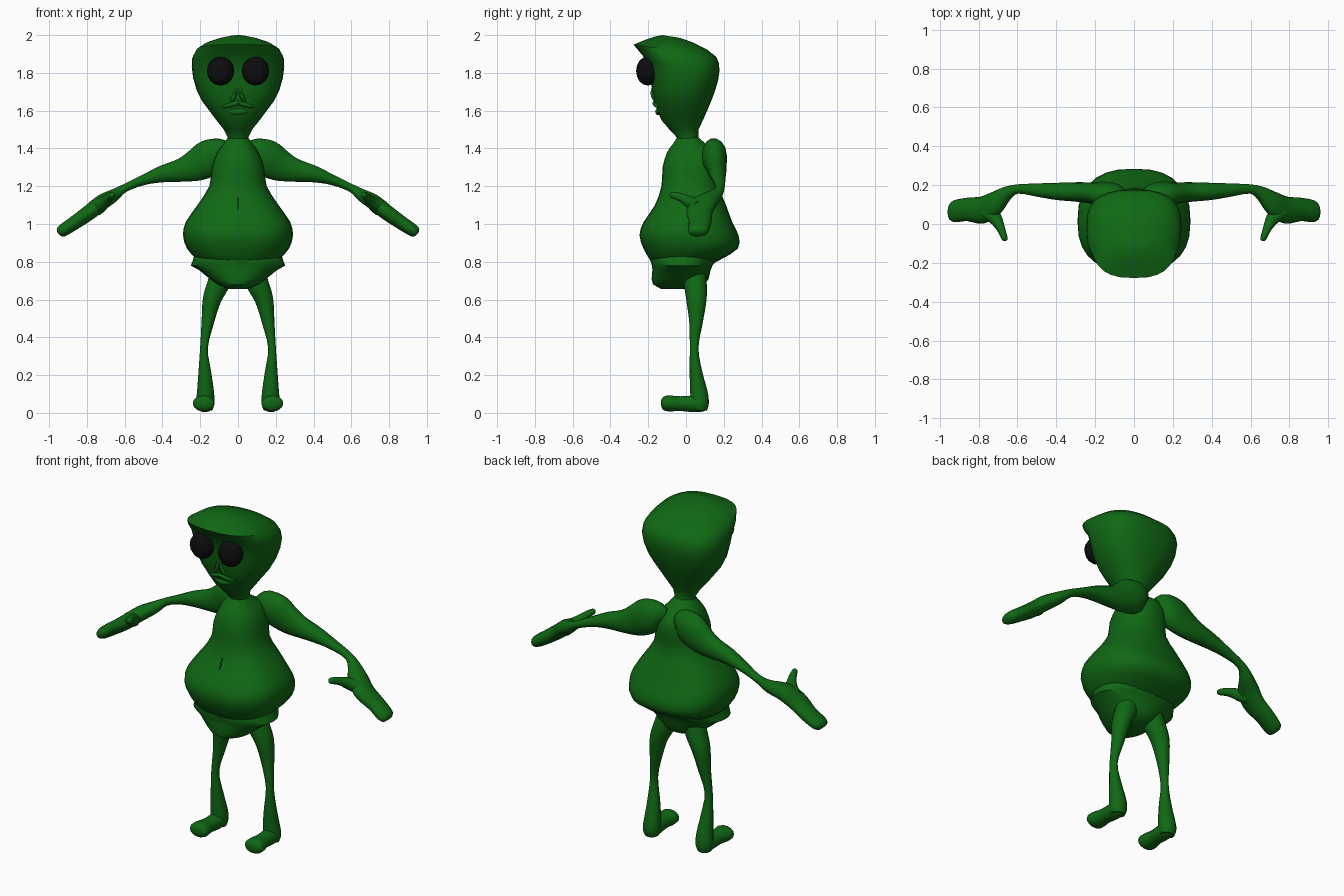
import bpy, bmesh, math
from mathutils import Vector


def material(name, rgb):
    m = bpy.data.materials.new(name)
    m.diffuse_color = (*rgb, 1)
    return m


GREEN = material("skin green", (0.005, 0.14, 0.007))
BLACK = material("eye black", (0.004, 0.004, 0.005))


def smooth_rows(rows, k):
    """Catmull-Rom interpolation of a list of number tuples."""
    out = []
    for i in range(len(rows) - 1):
        p = [rows[max(0, min(len(rows) - 1, i + d))] for d in (-1, 0, 1, 2)]
        for s in range(k):
            t = s / k
            out.append(tuple(
                0.5 * (2 * b + (c - a) * t + (2 * a - 5 * b + 4 * c - d) * t * t
                       + (3 * b - a - 3 * c + d) * t ** 3)
                for a, b, c, d in zip(*p)))
    out.append(rows[-1])
    return out


def finish(name, bm, mat, angle, mirror):
    bmesh.ops.recalc_face_normals(bm, faces=bm.faces)
    me = bpy.data.meshes.new(name)
    bm.to_mesh(me)
    bm.free()
    me.materials.append(mat)
    ob = bpy.data.objects.new(name, me)
    bpy.context.collection.objects.link(ob)
    bpy.ops.object.select_all(action='DESELECT')
    ob.select_set(True)
    bpy.context.view_layer.objects.active = ob
    bpy.ops.object.shade_smooth_by_angle(angle=math.radians(angle))
    if mirror:
        ob.modifiers.new("mirror", 'MIRROR').use_mirror_merge = False
    return ob


def skin(name, rings, mat=GREEN, angle=50, mirror=False):
    """Join rings of points into a closed surface."""
    bm = bmesh.new()
    vs = [[bm.verts.new(p) for p in r] for r in rings]
    n = len(vs[0])
    for a, b in zip(vs, vs[1:]):
        for i in range(n):
            j = (i + 1) % n
            bm.faces.new((a[i], a[j], b[j], b[i]))
    bm.faces.new(vs[0])
    bm.faces.new(vs[-1])
    return finish(name, bm, mat, angle, mirror)


def body_ring(zf, zb, rx, yf, yb, e, n=28):
    """Rounded-square ring, z running from zf at the front to zb at the back."""
    pts = []
    for i in range(n):
        a = 2 * math.pi * i / n
        c, s = math.cos(a), math.sin(a)
        c = math.copysign(abs(c) ** (2 / e), c)
        s = math.copysign(abs(s) ** (2 / e), s)
        pts.append((rx * c, (yf + yb) / 2 + (yb - yf) / 2 * s,
                    (zf + zb) / 2 + (zb - zf) / 2 * s))
    return pts


def tube(name, rows, ref, k=3, n=14, mirror=True):
    """Limb along rows of (x, y, z, half size along ref, other half size)."""
    rows = smooth_rows(rows, k)
    ref, rings = Vector(ref), []
    for i, (x, y, z, ra, rb) in enumerate(rows):
        t = (Vector(rows[min(i + 1, len(rows) - 1)][:3]) - Vector(rows[max(i - 1, 0)][:3])).normalized()
        u = (ref - t * ref.dot(t)).normalized()
        v = t.cross(u)
        rings.append([Vector((x, y, z)) + u * ra * math.cos(2 * math.pi * j / n)
                      + v * rb * math.sin(2 * math.pi * j / n) for j in range(n)])
    return skin(name, rings, mirror=mirror)


# Head: narrow chin, bulging skull, sharp brow ledge and sloping crown
skin("head", [body_ring(*r) for r in [
    (1.42, 1.42, .060, -.045, .075, 2.0),
    (1.46, 1.46, .056, -.050, .065, 2.0),
    (1.50, 1.50, .075, -.088, .066, 2.1),
    (1.55, 1.55, .115, -.130, .090, 2.2),
    (1.60, 1.60, .152, -.152, .112, 2.3),
    (1.65, 1.65, .190, -.168, .133, 2.4),
    (1.71, 1.70, .218, -.180, .152, 2.5),
    (1.79, 1.76, .238, -.188, .170, 2.6),
    (1.86, 1.81, .245, -.203, .177, 2.7),
    (1.91, 1.85, .242, -.245, .175, 2.7),
    (1.95, 1.885, .222, -.278, .160, 2.7),
    (1.975, 1.925, .175, -.215, .110, 2.5),
    (1.992, 1.96, .110, -.165, .040, 2.2),
    (2.0, 1.985, .045, -.125, -.03, 2.0)]], angle=42)

# Torso: slim chest over a heavy belly that hangs past the hips
torso = skin("torso", [body_ring(r[0], r[0], *r[1:]) for r in smooth_rows([
    (1.46, .052, -.045, .065, 2.0),
    (1.42, .080, -.072, .110, 2.1),
    (1.38, .110, -.100, .170, 2.2),
    (1.30, .138, -.124, .185, 2.3),
    (1.20, .152, -.130, .175, 2.3),
    (1.10, .215, -.165, .212, 2.4),
    (1.01, .277, -.225, .245, 2.5),
    (.94, .291, -.246, .278, 2.5),
    (.87, .270, -.225, .275, 2.5),
    (.81, .215, -.190, .180, 2.4),
    (.77, .150, -.150, .100, 2.2)], 2)])

# Navel slit
bpy.ops.mesh.primitive_cube_add(size=1, location=(0, -.165, 1.11))
cutter = bpy.context.object
cutter.name = "navel_cutter"
cutter.scale = (.005, .06, .06)
cutter.hide_render = True
cutter.display_type = 'WIRE'
slit = torso.modifiers.new("navel", 'BOOLEAN')
slit.operation = 'DIFFERENCE'
slit.object = cutter

# Pelvis: lumpy hips below the belly
skin("pelvis", [body_ring(r[0], r[0], *r[1:]) for r in [
    (.86, .225, -.17, .17, 2.3),
    (.81, .238, -.190, .165, 2.3),
    (.78, .250, -.180, .140, 2.2),
    (.755, .205, -.178, .130, 2.2),
    (.71, .150, -.182, .120, 2.2),
    (.68, .110, -.175, .100, 2.2),
    (.655, .050, -.13, .050, 2.0)]], angle=40)

# Arms with mitten hands, and thumbs
tube("arm", [
    (.04, .13, 1.375, .030, .040),
    (.09, .145, 1.378, .060, .078),
    (.15, .152, 1.350, .066, .100),
    (.22, .160, 1.312, .055, .088),
    (.30, .165, 1.285, .050, .064),
    (.40, .168, 1.265, .044, .046),
    (.50, .175, 1.233, .034, .028),
    (.60, .180, 1.190, .024, .022),
    (.66, .155, 1.150, .038, .034),
    (.72, .105, 1.115, .062, .042),
    (.78, .072, 1.067, .070, .042),
    (.86, .075, 1.010, .060, .038),
    (.925, .065, .967, .056, .034),
    (.945, .065, .952, .040, .024),
    (.950, .065, .948, .010, .006)], (0, 1, 0))
tube("thumb", [
    (.755, .07, 1.085, .05, .04),
    (.715, .03, 1.110, .036, .034),
    (.690, -.015, 1.135, .024, .024),
    (.673, -.055, 1.150, .018, .020),
    (.664, -.080, 1.155, .014, .015),
    (.662, -.087, 1.156, .004, .004)], (1, 0, 0))

# Legs pinched at the knee, and forward pointing feet
tube("leg", [
    (.085, .045, .74, .060, .060),
    (.105, .050, .68, .060, .060),
    (.138, .055, .60, .054, .050),
    (.160, .053, .48, .036, .034),
    (.180, .043, .345, .023, .021),
    (.176, .052, .22, .033, .034),
    (.172, .068, .11, .046, .046),
    (.174, .074, .05, .047, .050),
    (.174, .072, .015, .038, .040)], (0, 1, 0))
tube("foot", [
    (.175, .118, .050, .018, .020),
    (.175, .095, .050, .042, .042),
    (.175, .040, .048, .047, .045),
    (.178, -.030, .049, .046, .040),
    (.181, -.090, .050, .058, .043),
    (.182, -.120, .051, .052, .036),
    (.182, -.132, .051, .020, .014)], (1, 0, 0))

# Eyes: coarse dark balls sunk into the face
bm = bmesh.new()
bmesh.ops.create_uvsphere(bm, u_segments=12, v_segments=8, radius=.072)
for v in bm.verts:
    v.co = Vector((v.co.x + .093, v.co.y * .85 - .203, v.co.z * 1.07 + 1.81))
finish("eye", bm, BLACK, 20, True)

# Lips and nose ridges
tube("upper_lip", [
    (-.092, -.138, 1.618, .004, .004),
    (-.050, -.156, 1.628, .012, .012),
    (0, -.165, 1.640, .014, .012),
    (.050, -.156, 1.628, .012, .012),
    (.092, -.138, 1.618, .004, .004)], (0, 1, 0), n=8, mirror=False)
tube("lower_lip", [
    (-.075, -.134, 1.606, .004, .004),
    (0, -.148, 1.594, .015, .018),
    (.075, -.134, 1.606, .004, .004)], (0, 1, 0), n=8, mirror=False)
tube("nose_ridge", [
    (.010, -.176, 1.725, .004, .004),
    (.014, -.176, 1.695, .012, .010),
    (.026, -.168, 1.665, .012, .012),
    (.045, -.160, 1.645, .003, .003)], (0, 1, 0), n=8)
